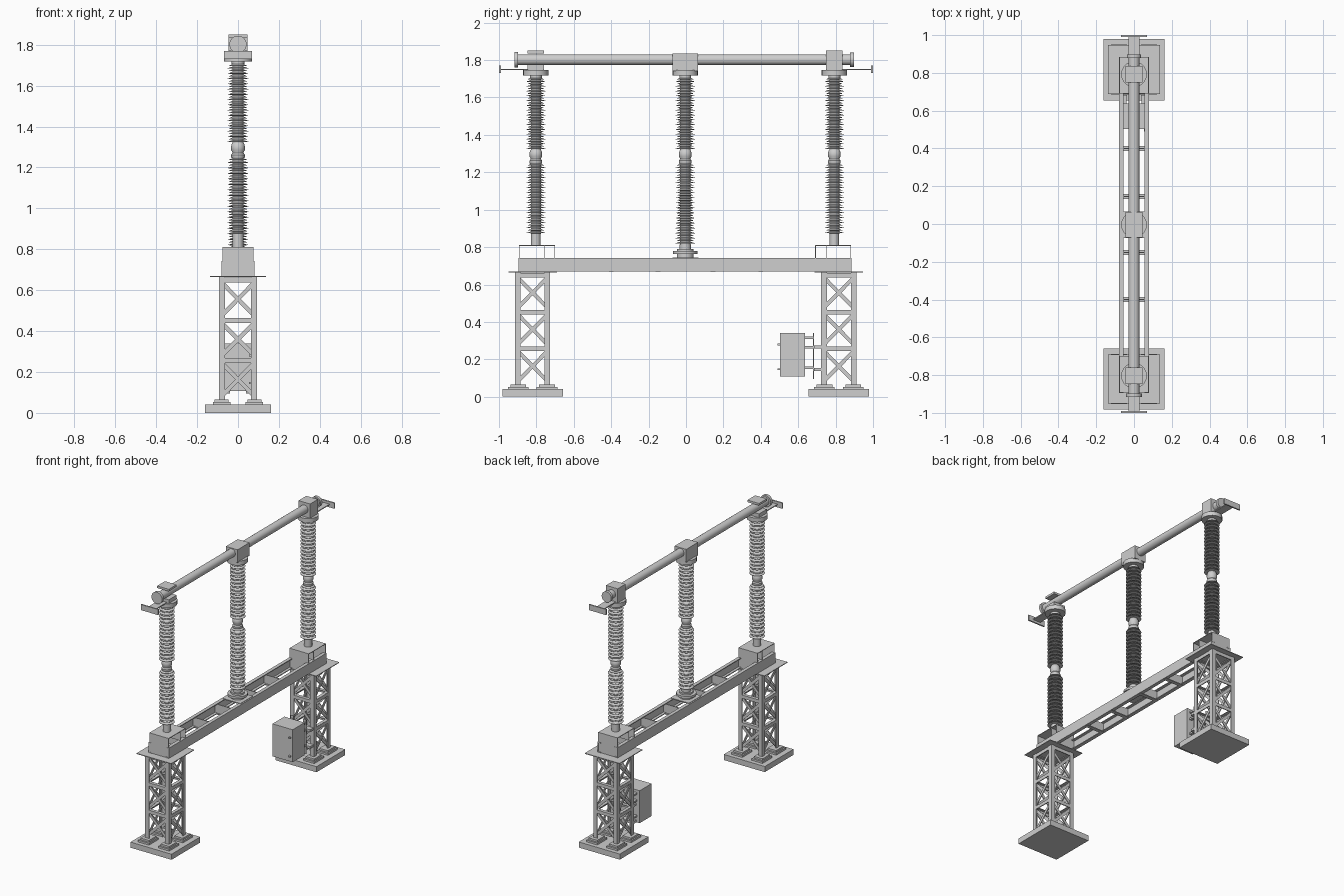
import bpy
import bmesh
import math
from mathutils import Vector, Matrix

cube = bpy.data.objects.get("Cube")
if cube:
    bpy.data.objects.remove(cube, do_unlink=True)

grey = bpy.data.materials.new("galvanised_grey")
grey.use_nodes = True
colour = (0.62, 0.62, 0.62, 1)
grey.diffuse_color = colour
grey.node_tree.nodes["Principled BSDF"].inputs["Base Color"].default_value = colour


def finish(name, bm, smooth=False):
    mesh = bpy.data.meshes.new(name)
    bmesh.ops.recalc_face_normals(bm, faces=bm.faces)
    bm.to_mesh(mesh)
    bm.free()
    mesh.materials.append(grey)
    obj = bpy.data.objects.new(name, mesh)
    bpy.context.collection.objects.link(obj)
    if smooth:
        bpy.ops.object.select_all(action='DESELECT')
        obj.select_set(True)
        bpy.context.view_layer.objects.active = obj
        bpy.ops.object.shade_smooth_by_angle(angle=math.radians(35))
    return obj


def add_box(bm, x, y, z):
    """Box from three (low, high) ranges."""
    size = [r[1] - r[0] for r in (x, y, z)]
    mid = [(r[1] + r[0]) / 2 for r in (x, y, z)]
    bmesh.ops.create_cube(bm, size=1, matrix=Matrix.Translation(mid) @ Matrix.Diagonal((*size, 1)))


def add_bar(bm, a, b, normal, width, thick):
    """Flat bar from a to b, lying in the plane with the given normal."""
    a, b, n = Vector(a), Vector(b), Vector(normal)
    d = (b - a).normalized()
    rot = Matrix((d, n.cross(d), n)).transposed().to_4x4()
    scale = Matrix.Diagonal(((b - a).length, width, thick, 1))
    bmesh.ops.create_cube(bm, size=1, matrix=Matrix.Translation((a + b) / 2) @ rot @ scale)


def add_cyl(bm, start, end, radius, axis='Z', at=(0, 0), sides=24):
    mid = (start + end) / 2
    if axis == 'Z':
        m = Matrix.Translation((at[0], at[1], mid))
    else:
        m = Matrix.Translation((at[0], mid, at[1])) @ Matrix.Rotation(math.pi / 2, 4, 'X')
    bmesh.ops.create_cone(bm, cap_ends=True, segments=sides, radius1=radius, radius2=radius,
                          depth=end - start, matrix=m)


def box(name, x, y, z):
    bm = bmesh.new()
    add_box(bm, x, y, z)
    return finish(name, bm)


def lathe(name, profile, y, sides=20):
    """Turn (radius, height) points about a vertical axis at y."""
    bm = bmesh.new()
    verts = [bm.verts.new((r, 0, z)) for r, z in profile]
    edges = [bm.edges.new(pair) for pair in zip(verts, verts[1:])]
    bmesh.ops.spin(bm, geom=verts + edges, cent=(0, 0, 0), axis=(0, 0, 1),
                   angle=math.tau, steps=sides)
    bmesh.ops.remove_doubles(bm, verts=bm.verts, dist=0.0001)
    bmesh.ops.translate(bm, verts=bm.verts, vec=(0, y, 0))
    return finish(name, bm, smooth=True)


def centred(c, half):
    return (c - half, c + half)


# Lattice towers on footings
HALF = 0.094
LEVELS = [0.065, 0.262, 0.458, 0.655]


def tower(name, cy):
    box(name + "_footing", centred(0, 0.162), centred(cy, 0.162), (0, 0.04))
    pads, legs, braces = bmesh.new(), bmesh.new(), bmesh.new()
    for sx in (-1, 1):
        for sy in (-1, 1):
            px, py = sx * 0.08, cy + sy * 0.077
            add_box(pads, centred(px, 0.043), centred(py, 0.055), (0.04, 0.053))
            add_box(pads, centred(px, 0.034), centred(py, 0.042), (0.053, 0.066))
            ex, ey = sx * HALF, cy + sy * HALF
            xs, ys = sorted((ex, ex - sx * 0.03)), sorted((ey, ey - sy * 0.03))
            add_box(legs, xs, sorted((ey, ey - sy * 0.006)), (0.05, 0.665))
            add_box(legs, sorted((ex, ex - sx * 0.006)), ys, (0.05, 0.665))
    for n in ((1, 0, 0), (-1, 0, 0), (0, 1, 0), (0, -1, 0)):
        normal = Vector(n)
        side = Vector((0, 0, 1)).cross(normal)
        middle = Vector((0, cy, 0))

        def on_face(u, z, inset):
            return middle + normal * (HALF - inset) + side * u + Vector((0, 0, z))
        for low, high in zip(LEVELS, LEVELS[1:]):
            for s in (-1, 1):
                inset = 0.009 if s > 0 else 0.016
                add_bar(braces, on_face(-s * 0.085, low + 0.012, inset),
                        on_face(s * 0.085, high - 0.012, inset), normal, 0.02, 0.006)
        for z in LEVELS[1:]:
            add_bar(braces, on_face(-0.09, z - 0.006, 0.003),
                    on_face(0.09, z - 0.006, 0.003), normal, 0.024, 0.006)
            add_bar(braces, on_face(-0.085, z + 0.004, 0.013),
                    on_face(0.085, z + 0.004, 0.013), (0, 0, 1), 0.022, 0.005)
    finish(name + "_foot_pads", pads)
    finish(name + "_legs", legs)
    finish(name + "_braces", braces)
    box(name + "_top_plate", centred(0, 0.137), centred(cy, 0.13), (0.664, 0.669))


tower("front_tower", -0.82)
tower("back_tower", 0.817)

# Ladder beam made of two channels and cross members
for label, s in (("left", 1), ("right", -1)):
    bm = bmesh.new()
    length = (-0.895, 0.885)
    add_box(bm, sorted((s * 0.074, s * 0.08)), length, (0.669, 0.742))
    for z in ((0.669, 0.675), (0.736, 0.742)):
        add_box(bm, sorted((s * 0.055, s * 0.08)), length, z)
    finish(label + "_channel", bm)
ties = bmesh.new()
for y in (-0.4, -0.15, 0.145, 0.4):
    add_box(ties, centred(0, 0.074), centred(y, 0.003), (0.67, 0.736))
    add_box(ties, centred(0, 0.074), centred(y, 0.013), (0.667, 0.673))
add_box(ties, centred(0, 0.07), centred(-0.003, 0.07), (0.738, 0.745))
finish("cross_members", ties)

# Folded sheet pedestals, open at the sides
for label, lo, hi, inner in (("front", -0.893, -0.7, -0.755), ("back", 0.69, 0.883, 0.75)):
    bm = bmesh.new()
    add_box(bm, centred(0, 0.076), (lo, hi), (0.806, 0.81))
    for y in (lo + 0.002, hi - 0.002):
        add_box(bm, centred(0, 0.076), centred(y, 0.002), (0.669, 0.81))
    add_box(bm, centred(0, 0.074), centred(inner, 0.002), (0.742, 0.806))
    finish(label + "_pedestal", bm)


# Ribbed insulator columns
def sheds(low, high, count):
    points = [(0.027, low)]
    pitch = (high - low) / count
    for i in range(count):
        z = low + i * pitch
        for offset, r in ((0.15, 0.051), (0.65, 0.043)):
            base = z + offset * pitch
            points += [(0.027, base), (r, base + 0.001), (r, base + 0.0025), (0.027, base + 0.009)]
    return points + [(0.027, high)]


for label, y, foot in (("front", -0.803, 0.81), ("middle", -0.004, 0.742), ("back", 0.793, 0.81)):
    if label == "middle":
        start = [(0, foot), (0.045, foot), (0.045, 0.762), (0.066, 0.762), (0.066, 0.778),
                 (0.045, 0.778), (0.045, 0.79), (0.031, 0.79), (0.031, 0.815)]
        first, count = 0.815, 16
    else:
        start = [(0, foot), (0.026, foot), (0.026, 0.87)]
        first, count = 0.87, 14
    joint = [(0.031, 1.245), (0.034, 1.25), (0.034, 1.262), (0.028, 1.27), (0.028, 1.275),
             (0.034, 1.285), (0.034, 1.3), (0.031, 1.315)]
    cap = [(0.032, 1.705), (0.032, 1.718), (0.068, 1.718), (0.068, 1.748), (0, 1.748)]
    lathe(label + "_insulator", start + sheds(first, 1.245, count) + joint
          + sheds(1.32, 1.705, 15) + cap, y)

# Conductor tube with end flanges
tube = bmesh.new()
add_cyl(tube, -0.91, 0.895, 0.029, 'Y', (0, 1.802))
add_cyl(tube, -0.917, -0.897, 0.042, 'Y', (0, 1.802))
add_cyl(tube, 0.878, 0.898, 0.038, 'Y', (0, 1.802))
finish("conductor_tube", tube, smooth=True)

# Contact housings over the columns
box("middle_housing", centred(0, 0.046), centred(-0.004, 0.067), (1.742, 1.836))
box("back_housing", centred(0, 0.046), centred(0.793, 0.044), (1.748, 1.85))
clamp = bmesh.new()
add_box(clamp, centred(0, 0.046), centred(-0.803, 0.044), (1.835, 1.85))
add_box(clamp, centred(0, 0.046), centred(-0.803, 0.044), (1.748, 1.775))
finish("front_clamp", clamp)

# Line terminals reaching past both ends
for label, s in (("front", -1), ("back", 1)):
    bm = bmesh.new()
    add_box(bm, centred(0, 0.03), sorted((s * 0.82, s * 0.995)), (1.746, 1.753))
    add_box(bm, centred(0, 0.068), sorted((s * 0.99, s)), (1.73, 1.77))
    finish(label + "_terminal", bm)

# Control cabinet with door fittings and mounting bracket
box("control_cabinet", centred(0, 0.08), (0.503, 0.637), (0.108, 0.34))
fittings = bmesh.new()
for z in (0.147, 0.28):
    add_box(fittings, centred(0.06, 0.006), (0.49, 0.503), centred(z, 0.005))
finish("door_fittings", fittings)
bracket = bmesh.new()
for x in (-0.05, 0.05):
    add_box(bracket, centred(x, 0.012), (0.68, 0.685), (0.095, 0.34))
    for z in (0.155, 0.265, 0.315):
        add_box(bracket, centred(x, 0.01), (0.637, 0.685), centred(z, 0.006))
for z in (0.145, 0.265):
    add_box(bracket, centred(0, 0.09), (0.685, 0.725), centred(z, 0.008))
finish("cabinet_bracket", bracket)
